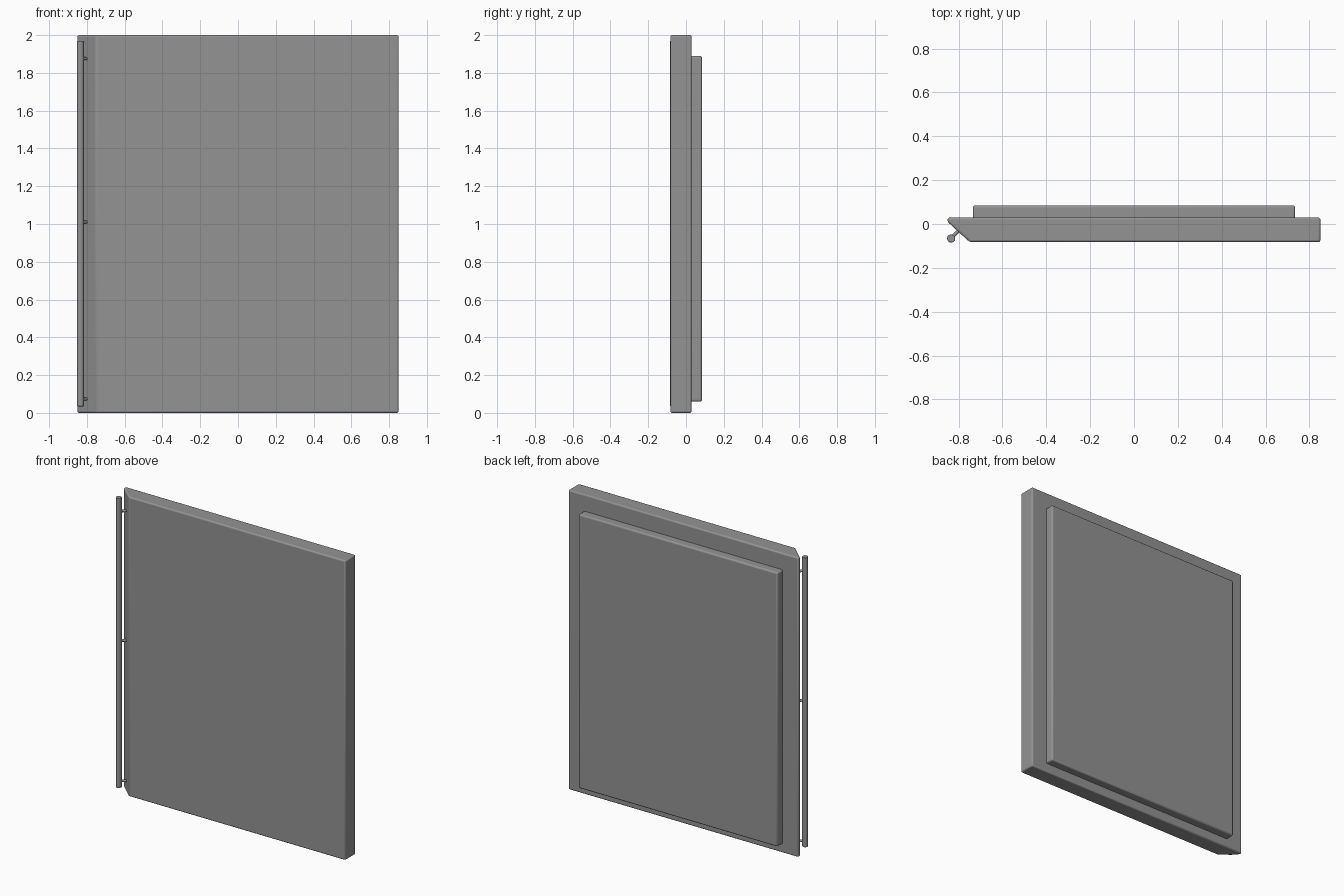
import bpy
import bmesh
from mathutils import Vector

if "Cube" in bpy.data.objects:
    bpy.data.objects.remove(bpy.data.objects["Cube"])

dark_grey = bpy.data.materials.new("dark_grey")
dark_grey.diffuse_color = (0.295, 0.295, 0.295, 1)
dark_grey.use_nodes = True
dark_grey.node_tree.nodes["Principled BSDF"].inputs["Base Color"].default_value = dark_grey.diffuse_color


def prism(name, outline, z0, z1, bevel):
    """Extrude an XY outline upwards and soften its edges."""
    bm = bmesh.new()
    face = bm.faces.new([bm.verts.new((x, y, z0)) for x, y in outline])
    top = bmesh.ops.extrude_face_region(bm, geom=[face])["geom"]
    bmesh.ops.translate(bm, vec=(0, 0, z1 - z0),
                        verts=[v for v in top if isinstance(v, bmesh.types.BMVert)])
    bmesh.ops.recalc_face_normals(bm, faces=bm.faces)
    mesh = bpy.data.meshes.new(name)
    bm.to_mesh(mesh)
    bm.free()
    obj = bpy.data.objects.new(name, mesh)
    bpy.context.collection.objects.link(obj)
    finish(obj, bevel)
    return obj


def rod(name, start, end, radius, sides, bevel=0):
    """Cylinder between two points."""
    start, end = Vector(start), Vector(end)
    axis = end - start
    bpy.ops.mesh.primitive_cylinder_add(
        vertices=sides, radius=radius, depth=axis.length,
        location=(start + end) / 2,
        rotation=axis.to_track_quat('Z', 'Y').to_euler())
    obj = bpy.context.object
    obj.name = name
    finish(obj, bevel)
    return obj


def finish(obj, bevel):
    """Material, bevel and smooth shading."""
    obj.data.materials.append(dark_grey)
    if bevel:
        mod = obj.modifiers.new("soft_edges", 'BEVEL')
        mod.width = bevel
        mod.segments = 3
        mod.limit_method = 'ANGLE'
        mod.use_clamp_overlap = False
    bpy.ops.object.select_all(action='DESELECT')
    obj.select_set(True)
    bpy.context.view_layer.objects.active = obj
    bpy.ops.object.shade_smooth_by_angle()


# Door slab, with the handle side cut at a slant
prism("door_panel", [(-0.85, 0.029), (-0.85, 0.010), (-0.75, -0.082),
                     (0.85, -0.082), (0.85, 0.029)], 0, 2, 0.009)

# Raised inner liner on the back
prism("inner_liner", [(-0.735, 0.015), (0.735, 0.015),
                      (0.735, 0.085), (-0.735, 0.085)], 0.06, 1.89, 0.01)

# Full-height handle bar
bar_x, bar_y = -0.834, -0.066
rod("handle_bar", (bar_x, bar_y, 0.035), (bar_x, bar_y, 1.97), 0.0185, 32, 0.003)

# Stand-offs joining the bar to the slanted edge
for i, z in enumerate((0.073, 1.01, 1.875)):
    rod(f"handle_standoff_{i + 1}", (bar_x, bar_y, z), (-0.793, -0.023, z), 0.008, 16)
